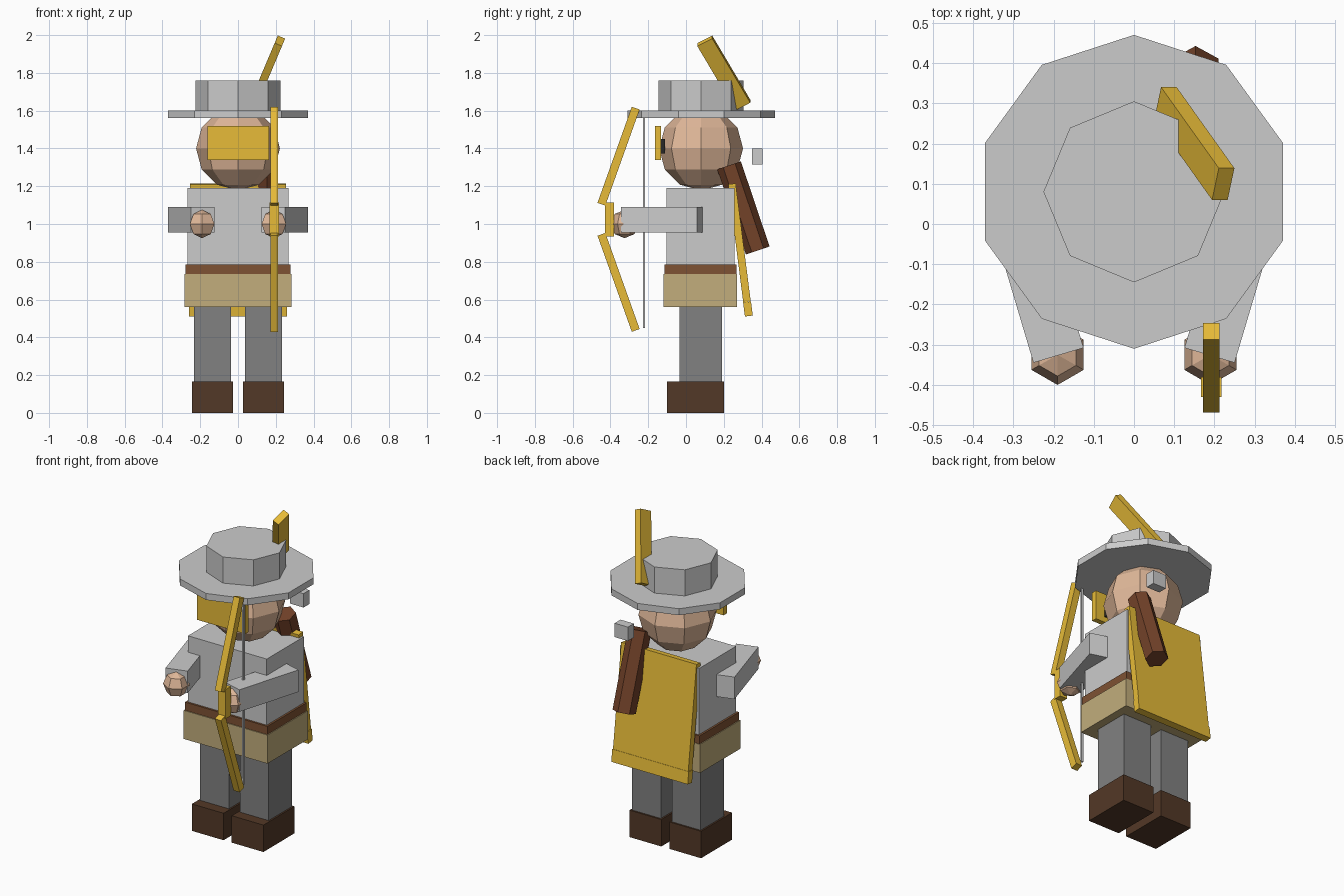
import bpy, bmesh
from math import sin, cos, pi
from mathutils import Matrix

if "Cube" in bpy.data.objects:
    bpy.data.objects.remove(bpy.data.objects["Cube"])

COLORS = {
    "gold": (0.8, 0.5, 0.04), "skin": (0.75, 0.48, 0.32), "khaki": (0.54, 0.42, 0.2),
    "belt_leather": (0.21, 0.084, 0.033), "boot_leather": (0.086, 0.04, 0.02),
    "quiver_leather": (0.17, 0.054, 0.022), "dark_grey": (0.22, 0.22, 0.22),
    "black": (0.02, 0.02, 0.02),
}
MATS = {}
for key, rgb in COLORS.items():
    MATS[key] = bpy.data.materials.new(key)
    MATS[key].diffuse_color = (*rgb, 1)


def finish(name, bm, loc, rot, mat):
    bmesh.ops.recalc_face_normals(bm, faces=bm.faces)
    mesh = bpy.data.meshes.new(name)
    bm.to_mesh(mesh)
    bm.free()
    ob = bpy.data.objects.new(name, mesh)
    ob.location, ob.rotation_euler = loc, rot
    if mat:
        mesh.materials.append(MATS[mat])
    bpy.context.collection.objects.link(ob)
    return ob


def box(name, size, loc, mat=None, rot=(0, 0, 0)):
    bm = bmesh.new()
    bmesh.ops.create_cube(bm, size=1, matrix=Matrix.Diagonal((*size, 1)))
    return finish(name, bm, loc, rot, mat)


def span(name, x, y, z, mat=None):
    """Box from (min, max) pairs."""
    return box(name, [b - a for a, b in (x, y, z)], [(a + b) / 2 for a, b in (x, y, z)], mat)


def lathe(name, profile, sides, loc, mat=None, rot=(0, 0, 0)):
    """Low-poly turned solid; the first corner points to +y."""
    bm = bmesh.new()
    rings = [[bm.verts.new((r * sin(2 * pi * i / sides), r * cos(2 * pi * i / sides), z))
              for i in range(sides)] if r > 1e-6 else [bm.verts.new((0, 0, z))]
             for r, z in profile]
    for a, b in zip(rings, rings[1:]):
        for i in range(sides):
            j = (i + 1) % sides
            if len(a) == 1:
                bm.faces.new((a[0], b[i], b[j]))
            elif len(b) == 1:
                bm.faces.new((a[i], a[j], b[0]))
            else:
                bm.faces.new((a[i], a[j], b[j], b[i]))
    for ring in (rings[0], rings[-1]):
        if len(ring) > 1:
            bm.faces.new(ring)
    return finish(name, bm, loc, rot, mat)


def ball(name, radius, sides, rings, loc, mat):
    prof = [(radius * sin(pi * k / rings), -radius * cos(pi * k / rings)) for k in range(rings + 1)]
    return lathe(name, prof, sides, loc, mat)


def prism(name, radius, height, sides, loc, mat=None, rot=(0, 0, 0)):
    return lathe(name, [(radius, -height / 2), (radius, height / 2)], sides, loc, mat, rot)


# Legs, arms, hands and eyes, one per side
for side, s in (("left", -1), ("right", 1)):
    box(f"{side}_boot", (0.215, 0.3, 0.165), (s * 0.135, 0.05, 0.0825), "boot_leather")
    box(f"{side}_leg", (0.195, 0.225, 0.41), (s * 0.135, 0.0775, 0.37), "dark_grey")
    box(f"{side}_arm", (0.13, 0.42, 0.135), (s * 0.2475, -0.125, 1.022), None, (0, 0, -s * 0.289))
    ball(f"{side}_hand", 0.075, 6, 4, (s * 0.19, -0.325, 1.0), "skin")
    box(f"{side}_eye", (0.045, 0.035, 0.075), (s * 0.08, -0.1275, 1.412), "black")

# Clothing
span("tunic_skirt", (-0.284, 0.284), (-0.12, 0.27), (0.56, 0.735), "khaki")
span("belt", (-0.279, 0.279), (-0.115, 0.267), (0.735, 0.785), "belt_leather")
span("torso", (-0.267, 0.267), (-0.103, 0.257), (0.785, 1.19))

# Head and face plate
ball("head", 0.222, 8, 6, (0, 0.08, 1.4), "skin")
span("face_plate", (-0.162, 0.165), (-0.165, -0.132), (1.34, 1.52), "gold")

# Hat with feather
prism("hat_brim", 0.39, 0.04, 10, (0, 0.08, 1.58))
prism("hat_crown", 0.225, 0.16, 8, (0, 0.08, 1.68))
box("hat_feather", (0.042, 0.09, 0.42), (0.15, 0.2, 1.8), "gold", (0.5, 0.4, 0))

# Cape and hem share one slope
SLOPE = 0.127
box("cape", (0.51, 0.04, 0.63), (0, 0.283, 0.9), "gold", (SLOPE, 0, 0))
box("cape_hem", (0.518, 0.042, 0.075), (0, 0.328, 0.55), "gold", (SLOPE, 0, 0))

# Quiver and arrow fletching
prism("quiver", 0.066, 0.475, 6, (0.153, 0.304, 1.085), "quiver_leather", (0.325, 0, 0))
box("arrow_fletching", (0.09, 0.057, 0.085), (0.155, 0.377, 1.358))

# Bow
for part, s in (("upper", 1), ("lower", -1)):
    box(f"bow_{part}_limb", (0.042, 0.044, 0.54), (0.192, -0.357, 1.025 + s * 0.334), "gold",
        (-s * 0.343, 0, 0))
box("bow_grip", (0.05, 0.05, 0.18), (0.192, -0.405, 1.025), "gold")
box("bow_string", (0.012, 0.012, 1.15), (0.192, -0.222, 1.025))

for m in bpy.data.materials:
    if m.users and not m.is_grease_pencil:
        m.use_nodes = True
        m.node_tree.nodes["Principled BSDF"].inputs["Base Color"].default_value = m.diffuse_color
